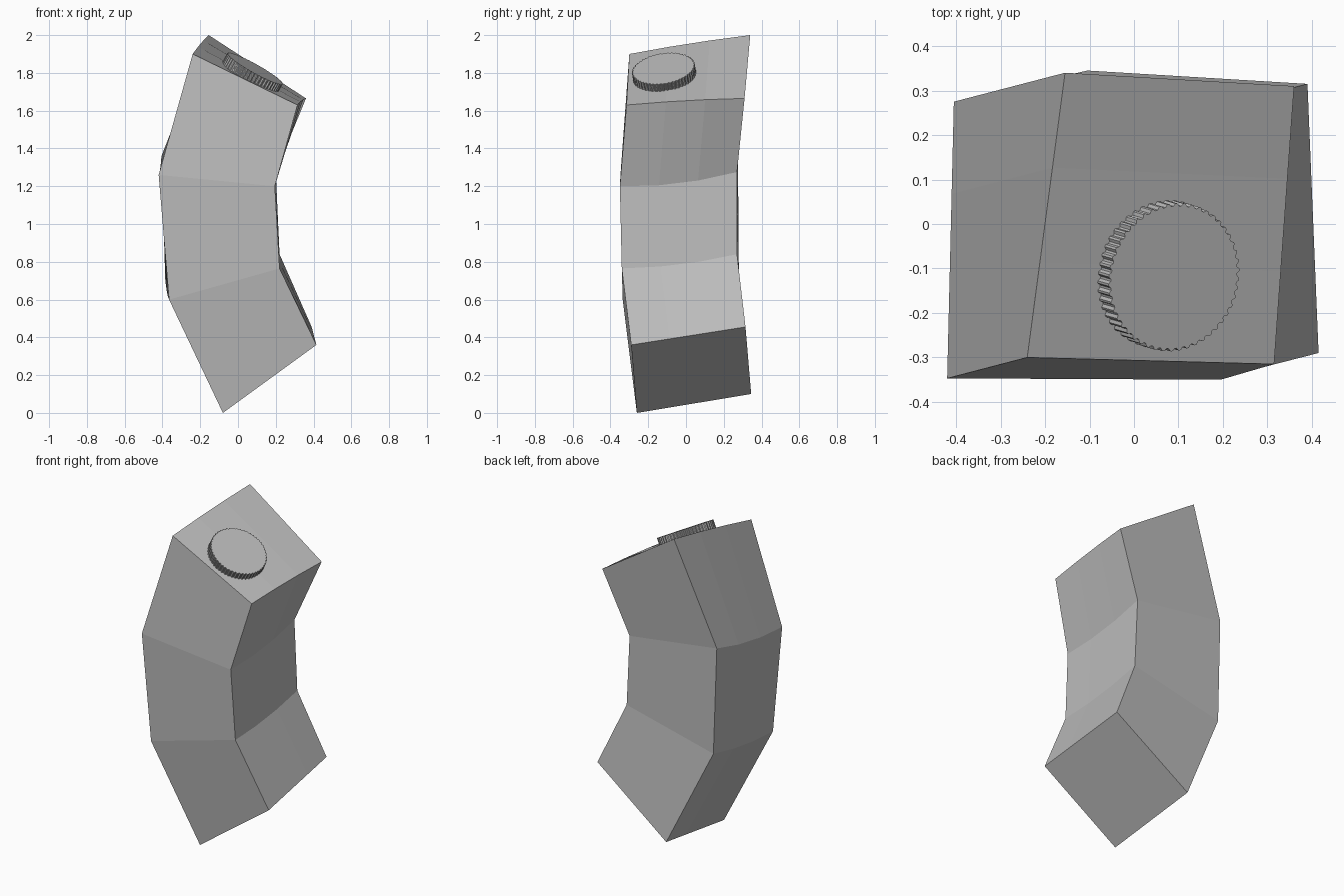
import bpy
import bmesh
import math
from mathutils import Vector, Matrix

cube = bpy.data.objects.get("Cube")
if cube:
    bpy.data.objects.remove(cube, do_unlink=True)

grey = bpy.data.materials.new("plain grey")
grey.use_nodes = True
tone = (0.5, 0.5, 0.5, 1.0)
grey.diffuse_color = tone
grey.node_tree.nodes["Principled BSDF"].inputs["Base Color"].default_value = tone


def add_object(name, bm):
    bmesh.ops.recalc_face_normals(bm, faces=bm.faces)
    mesh = bpy.data.meshes.new(name)
    bm.to_mesh(mesh)
    bm.free()
    mesh.materials.append(grey)
    obj = bpy.data.objects.new(name, mesh)
    bpy.context.collection.objects.link(obj)
    return obj


# Cross-sections of the bent body, bottom to top:
# front -x corner, front +x corner, back -x corner, back +x corner, sag of the side edges
sections = [
    ((-0.08, -0.26, 0.0), (0.415, -0.29, 0.36), (-0.105, 0.345, 0.10), (0.39, 0.315, 0.455), 0.0),
    ((-0.365, -0.335, 0.60), (0.22, -0.34, 0.765), (-0.385, 0.28, 0.70), (0.22, 0.27, 0.84), -0.015),
    ((-0.42, -0.347, 1.26), (0.195, -0.35, 1.20), (-0.405, 0.275, 1.36), (0.20, 0.27, 1.275), -0.02),
    ((-0.24, -0.30, 1.90), (0.315, -0.315, 1.63), (-0.155, 0.34, 2.0), (0.36, 0.31, 1.665), 0.005),
]
STEPS = 3


def side_edge(front, back, sag):
    points = []
    for i in range(STEPS + 1):
        p = Vector(front).lerp(Vector(back), i / STEPS)
        if 0 < i < STEPS:
            p.z += sag
        points.append(p)
    return points


# Body: skin each section to the next, then close both ends
bm = bmesh.new()
rings = []
for fl, fr, bl, br, sag in sections:
    loop = side_edge(fl, bl, sag) + side_edge(fr, br, sag)[::-1]
    rings.append([bm.verts.new(p) for p in loop])
count = len(rings[0])
for low, high in zip(rings, rings[1:]):
    for i in range(count):
        j = (i + 1) % count
        bm.faces.new((low[i], low[j], high[j], high[i]))
for ring in (rings[0], rings[-1]):
    for i in range(STEPS):
        bm.faces.new((ring[i], ring[i + 1], ring[count - 2 - i], ring[count - 1 - i]))
add_object("bent_body", bm)

# Cap: ribbed disc standing on the sloping top
fl, fr, bl, br, _ = sections[-1]
across = (Vector(fr) - Vector(fl) + Vector(br) - Vector(bl)).normalized()
along = Vector(bl) - Vector(fl) + Vector(br) - Vector(fr)
normal = across.cross(along).normalized()
depth = normal.cross(across)
frame = Matrix((across, depth, normal)).transposed()
top_centre = Vector((0.09, -0.12, 1.823))
RIBS, RADIUS, GROOVE, HEIGHT = 50, 0.168, 0.006, 0.08

bm = bmesh.new()
outline = []
for k in range(RIBS * 4):
    radius = RADIUS if k % 4 < 2 else RADIUS - GROOVE
    angle = math.tau * k / (RIBS * 4)
    local = Vector((radius * math.cos(angle), radius * math.sin(angle), 0))
    outline.append(bm.verts.new(top_centre + frame @ local))
disc = bm.faces.new(outline)
extruded = bmesh.ops.extrude_face_region(bm, geom=[disc], use_keep_orig=True)
moved = [v for v in extruded["geom"] if isinstance(v, bmesh.types.BMVert)]
bmesh.ops.translate(bm, verts=moved, vec=-normal * HEIGHT)
add_object("ribbed_cap", bm)
